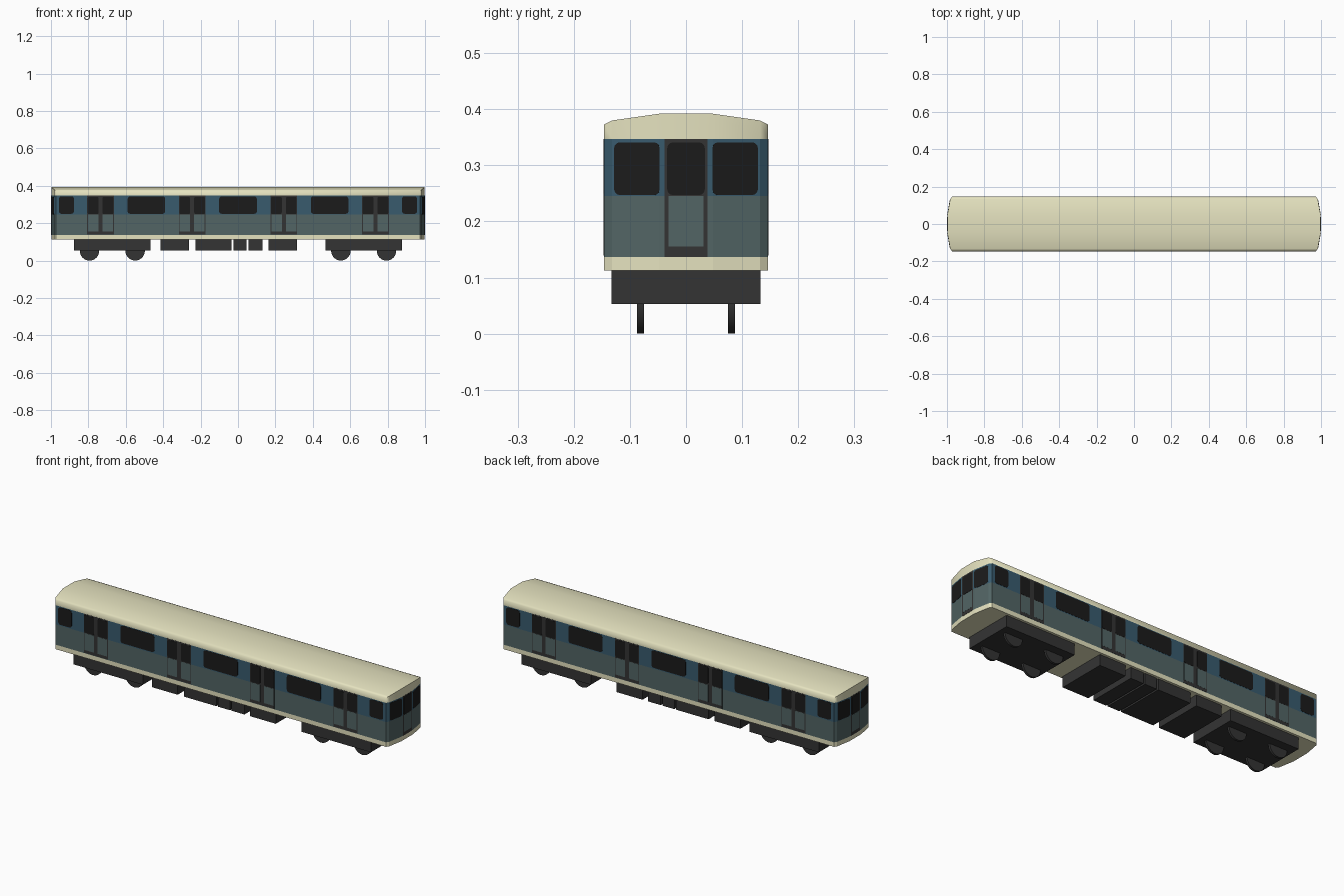
import bpy, bmesh
from math import pi, cos, sin, atan2, hypot
from mathutils import Matrix

if "Cube" in bpy.data.objects:
    bpy.data.objects.remove(bpy.data.objects["Cube"])


def material(name, rgb):
    m = bpy.data.materials.new(name)
    m.diffuse_color = (*rgb, 1)
    m.use_nodes = True
    m.node_tree.nodes["Principled BSDF"].inputs["Base Color"].default_value = m.diffuse_color
    return m


CREAM = material("cream", (0.78, 0.76, 0.52))
BLUE = material("blue", (0.04, 0.105, 0.155))
GREEN = material("grey_green", (0.085, 0.13, 0.13))
FRAME = material("dark_grey", (0.034, 0.034, 0.034))
GLASS = material("glass", (0.011, 0.011, 0.011))


def finish(name, bm, mat, smooth=None):
    bmesh.ops.recalc_face_normals(bm, faces=bm.faces)
    me = bpy.data.meshes.new(name)
    bm.to_mesh(me)
    bm.free()
    me.materials.append(mat)
    ob = bpy.data.objects.new(name, me)
    bpy.context.collection.objects.link(ob)
    if smooth:
        bpy.ops.object.select_all(action='DESELECT')
        ob.select_set(True)
        bpy.context.view_layer.objects.active = ob
        bpy.ops.object.shade_smooth_by_angle(angle=smooth)
    return ob


# Half outline of the end: y, x of nose, roof height
SIDE = 0.146
SECTION = [(SIDE, 0.973, 0.373), (0.132, 0.983, 0.380), (0.048, 0.998, 0.392)]
SECTION += [(-y, x, z) for y, x, z in reversed(SECTION)]


def band(name, z0, z1, mat, smooth=None):
    """Body slice following the plan outline; z1=None follows the roof curve."""
    bm = bmesh.new()
    rows = []
    for y, x, zr in SECTION:
        top = zr if z1 is None else z1
        rows.append([bm.verts.new(p) for p in
                     ((-x, y, z0), (x, y, z0), (x, y, top), (-x, y, top))])
    for a, b in zip(rows, rows[1:]):
        for i in range(4):
            j = (i + 1) % 4
            bm.faces.new((a[i], a[j], b[j], b[i]))
    bm.faces.new(rows[0])
    bm.faces.new(rows[-1])
    return finish(name, bm, mat, smooth)


def box(name, x0, x1, y0, y1, z0, z1, mat):
    bm = bmesh.new()
    bmesh.ops.create_cube(bm, size=1, matrix=Matrix.Translation(
        ((x0 + x1) / 2, (y0 + y1) / 2, (z0 + z1) / 2))
        @ Matrix.Diagonal((x1 - x0, y1 - y0, z1 - z0, 1)))
    return finish(name, bm, mat)


def plate(name, wall, u, w, z0, z1, mat, out=0.001, r=0.0):
    """Thin panel on a wall (x, y, outward angle); u is the offset along the wall."""
    bm = bmesh.new()
    pts = []
    h = z1 - z0
    for k, (sx, sz) in enumerate(((1, 1), (-1, 1), (-1, -1), (1, -1))):
        cx, cz = sx * (w / 2 - r), sz * (h / 2 - r)
        for i in range(4 if r else 1):
            a = (k + i / 3) * pi / 2
            pts.append((u + cx + r * cos(a), -out, cz + r * sin(a)))
    f = bm.faces.new([bm.verts.new(p) for p in pts])
    ext = bmesh.ops.extrude_face_region(bm, geom=[f])
    verts = [v for v in ext["geom"] if isinstance(v, bmesh.types.BMVert)]
    bmesh.ops.translate(bm, verts=verts, vec=(0, out + 0.003, 0))
    x, y, ang = wall
    bm.transform(Matrix.Translation((x, y, (z0 + z1) / 2)) @ Matrix.Rotation(ang, 4, 'Z'))
    return finish(name, bm, mat)


# Body shell
band("sill_band", 0.113, 0.137, CREAM)
band("lower_body", 0.137, 0.245, GREEN)
band("window_band", 0.245, 0.347, BLUE)
band("roof", 0.347, None, CREAM, smooth=1.22)

# Side windows and double doors
for label, wall in (("front", (0, -SIDE, 0)), ("back", (0, SIDE, pi))):
    for u, w in ((-0.917, 0.08), (-0.49, 0.2), (0, 0.202), (0.49, 0.2), (0.917, 0.08)):
        plate(label + "_window", wall, u, w, 0.25, 0.343, GLASS, 0.001, 0.013)
    for u in (-0.735, -0.245, 0.245, 0.735):
        plate(label + "_door_frame", wall, u, 0.142, 0.139, 0.347, FRAME, 0.0006)
        for s in (-1, 1):
            plate(label + "_door_panel", wall, u + s * 0.039, 0.056, 0.155, 0.245, GREEN, 0.0012)
            plate(label + "_door_window", wall, u + s * 0.040, 0.058, 0.248, 0.341, GLASS, 0.0012, 0.008)

# End doors and angled end windows
(_, (y1, x1, _), (y2, x2, _)) = SECTION[:3]
slant = atan2(x2 - x1, y1 - y2)
ym = 0.0875
xm = x2 - (ym - y2) * (x2 - x1) / (y1 - y2)
for label, turn, s in (("right", pi / 2, 1), ("left", -pi / 2, -1)):
    wall = (s * 0.998, 0, turn)
    plate(label + "_end_door_frame", wall, 0, 0.077, 0.137, 0.347, FRAME, 0.001)
    plate(label + "_end_door_panel", wall, 0, 0.063, 0.155, 0.245, GREEN, 0.0015)
    plate(label + "_end_door_window", wall, 0, 0.067, 0.247, 0.341, GLASS, 0.002, 0.01)
    for t in (-1, 1):
        plate(label + "_end_window", (s * xm, t * ym, turn + s * t * slant),
              0, 0.082, 0.247, 0.341, GLASS, 0.001, 0.01)

# Underfloor equipment and bogies
for x0, x1 in ((-0.414, -0.262), (-0.226, -0.034), (-0.024, 0.046), (0.056, 0.131), (0.163, 0.316)):
    box("equipment_box", x0, x1, -0.133, 0.133, 0.055, 0.113, FRAME)
for s in (-1, 1):
    c = s * 0.672
    box("bogie_frame", c - 0.204, c + 0.204, -0.133, 0.133, 0.053, 0.113, FRAME)
    for dx in (-0.122, 0.122):
        for y in (-0.081, 0.081):
            bm = bmesh.new()
            bmesh.ops.create_cone(bm, cap_ends=True, segments=32, radius1=0.052,
                                  radius2=0.052, depth=0.012,
                                  matrix=Matrix.Translation((c + dx, y, 0.052))
                                  @ Matrix.Rotation(pi / 2, 4, 'X'))
            finish("wheel", bm, FRAME, smooth=0.6)
